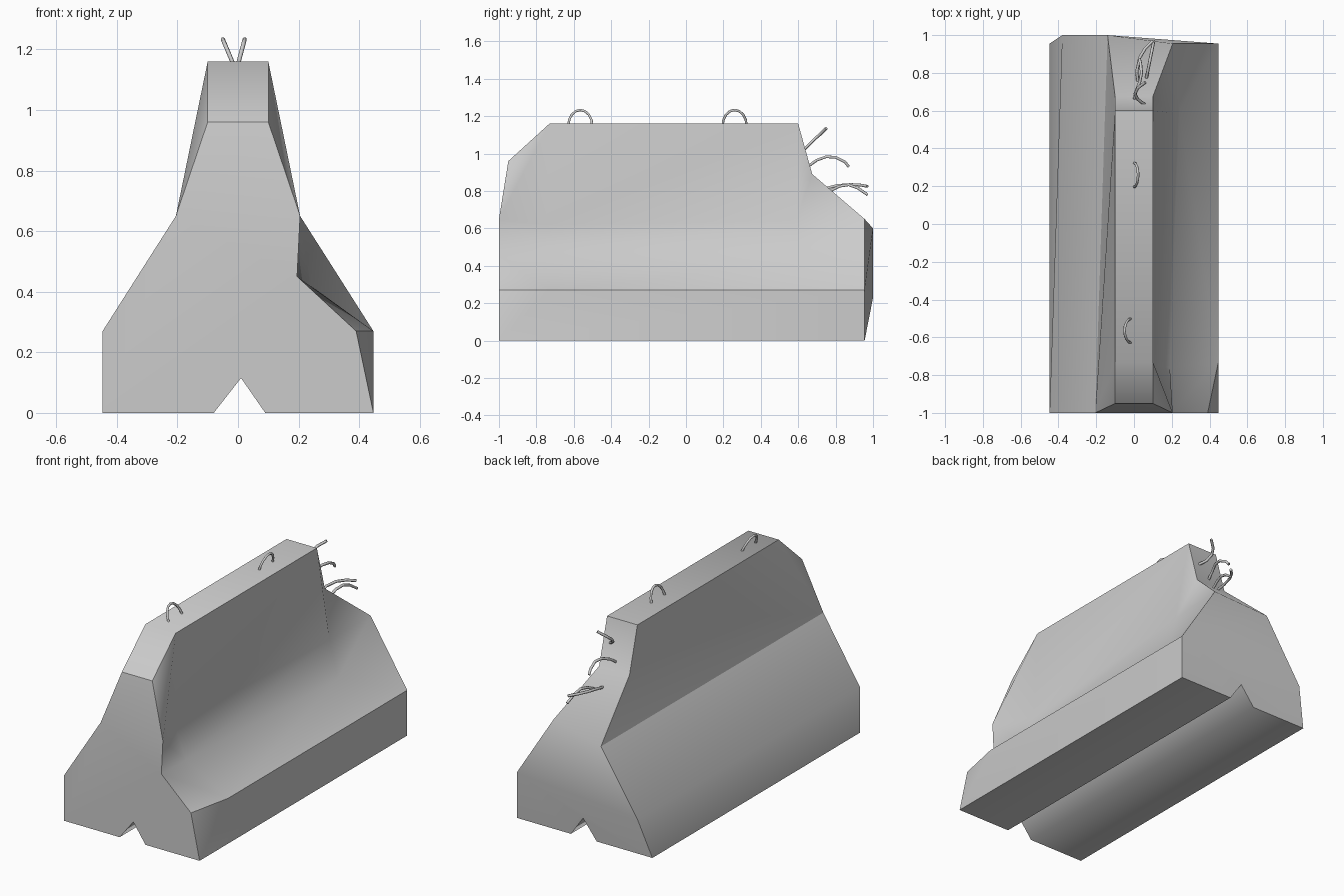
import bpy, bmesh, math

if "Cube" in bpy.data.objects:
    bpy.data.objects.remove(bpy.data.objects["Cube"])

# Concrete body: named corner points (f = front, b = back, l/r = left/right)
P = {
    # front end, with its lower right corner chipped off
    'f_notch': (.01, -1, .115), 'f_foot_l': (-.08, -1, 0), 'f_foot_r': (.09, -1, 0),
    'f_base_l': (-.447, -1, 0), 'f_base_r': (.447, -1, 0),
    'f_kerb_l': (-.447, -1, .27), 'f_lip': (.39, -1, .27), 'f_hollow': (.195, -1, .45),
    'f_kerb_r': (.447, -.73, .27),
    'f_waist_l': (-.205, -1, .65), 'f_waist_r': (.205, -1, .65),
    'f_shldr_l': (-.1, -.95, .96), 'f_shldr_r': (.1, -.95, .96),
    'f_top_l': (-.1, -.73, 1.16), 'f_top_r': (.1, -.73, 1.16),
    # worn trough along the right side
    'f_wall': (.11, -.75, .62), 'b_wall': (.19, .59, .64),
    'f_trough': (.19, -.76, .44), 'b_trough': (.24, .6, .42),
    # back end, with its top broken away
    'b_notch': (.01, .955, .115), 'b_foot_l': (-.08, .955, 0), 'b_foot_r': (.09, .955, 0),
    'b_base_l': (-.447, .955, 0), 'b_base_r': (.447, .955, 0),
    'b_kerb_l': (-.38, 1, .23), 'b_kerb_r': (.447, .955, .27),
    'b_waist_l': (-.14, 1, .6), 'b_waist_r': (.205, .955, .65),
    'b_break_l': (-.1, .675, .89), 'b_break_r': (.1, .675, .89),
    'b_top_l': (-.1, .6, 1.16), 'b_top_r': (.1, .6, 1.16),
}
FACES = [
    # front end and chip
    'f_notch f_foot_r f_base_r f_lip f_hollow f_waist_r f_waist_l f_kerb_l f_base_l f_foot_l',
    'f_waist_l f_waist_r f_shldr_r f_shldr_l',
    'f_shldr_l f_shldr_r f_top_r f_top_l', 'f_lip f_kerb_r f_hollow', 'f_base_r f_kerb_r f_lip',
    # right side
    'f_base_r b_base_r b_kerb_r f_kerb_r', 'f_hollow f_kerb_r f_trough',
    'f_kerb_r b_kerb_r b_trough f_trough', 'b_kerb_r b_waist_r b_trough',
    'f_waist_r f_hollow f_trough f_wall', 'f_waist_r f_wall f_top_r',
    'f_waist_r f_top_r f_shldr_r', 'f_trough b_trough b_wall f_wall', 'b_trough b_waist_r b_wall',
    'f_wall b_wall b_top_r f_top_r', 'b_wall b_break_r b_top_r', 'b_wall b_waist_r b_break_r',
    # top and left side
    'f_top_l f_top_r b_top_r b_top_l', 'f_base_l f_kerb_l b_kerb_l b_base_l',
    'f_kerb_l f_waist_l b_waist_l b_kerb_l', 'f_waist_l f_shldr_l f_top_l',
    'f_waist_l f_top_l b_top_l', 'f_waist_l b_top_l b_break_l', 'f_waist_l b_break_l b_waist_l',
    # back end
    'b_top_l b_top_r b_break_r b_break_l', 'b_break_l b_break_r b_waist_r b_waist_l',
    'b_waist_l b_waist_r b_kerb_r b_kerb_l',
    'b_kerb_l b_kerb_r b_base_r b_foot_r b_notch b_foot_l b_base_l',
    # underside with drainage groove
    'f_base_l b_base_l b_foot_l f_foot_l', 'f_foot_l b_foot_l b_notch f_notch',
    'f_notch b_notch b_foot_r f_foot_r', 'f_foot_r b_foot_r b_base_r f_base_r',
]
SHARP = ['f_waist_l b_waist_l', 'f_shldr_l f_shldr_r', 'f_base_r f_lip',
         'f_lip f_kerb_r', 'f_kerb_r b_kerb_r']
bm = bmesh.new()
V = {name: bm.verts.new(co) for name, co in P.items()}
for f in FACES:
    bm.faces.new([V[n] for n in f.split()])
bmesh.ops.recalc_face_normals(bm, faces=bm.faces)
for e in SHARP:
    bm.edges.get([V[n] for n in e.split()]).smooth = False
mesh = bpy.data.meshes.new('concrete_barrier')
bm.to_mesh(mesh)
bm.free()
body = bpy.data.objects.new('concrete_barrier', mesh)
bpy.context.collection.objects.link(body)
bpy.context.view_layer.objects.active = body
body.select_set(True)
bpy.ops.object.shade_smooth_by_angle(angle=math.radians(58), keep_sharp_edges=True)


def rod(name, pts, r=.008):
    """Steel bar swept along a path."""
    cu = bpy.data.curves.new(name, 'CURVE')
    cu.dimensions = '3D'
    cu.bevel_depth = r
    cu.bevel_resolution = 1
    cu.use_fill_caps = True
    s = cu.splines.new('POLY')
    s.points.add(len(pts) - 1)
    for p, co in zip(s.points, pts):
        p.co = (*co, 1)
    bpy.context.collection.objects.link(bpy.data.objects.new(name, cu))


# Lifting loops on the top, leaning opposite ways
for name, x, y, lean in (('lifting_loop_front', -.015, -.565, -.035),
                         ('lifting_loop_back', 0, .26, .022)):
    arc = [math.pi * i / 8 for i in range(9)]
    rod(name, [(x + lean * math.sin(a), y - .064 * math.cos(a), 1.15 + .083 * math.sin(a))
               for a in arc], .007)

# Bent reinforcing bars poking out of the broken end
BARS = [
    [(.06, .63, 1.02), (.02, .66, 1.05), (.005, .69, 1.08), (.02, .72, 1.105), (.06, .75, 1.135)],
    [(0, .65, .93), (.01, .70, .965), (.03, .75, .983), (.04, .80, .98), (.035, .85, .955), (.03, .87, .93)],
    [(.02, .75, .815), (.015, .81, .83), (.03, .88, .835), (.06, .93, .832), (.1, .97, .825)],
    [(.065, .77, .8), (.075, .82, .825), (.085, .87, .833), (.095, .92, .815), (.105, .97, .78)],
]
for i, pts in enumerate(BARS):
    rod(f'bent_rebar_{i + 1}', pts)
